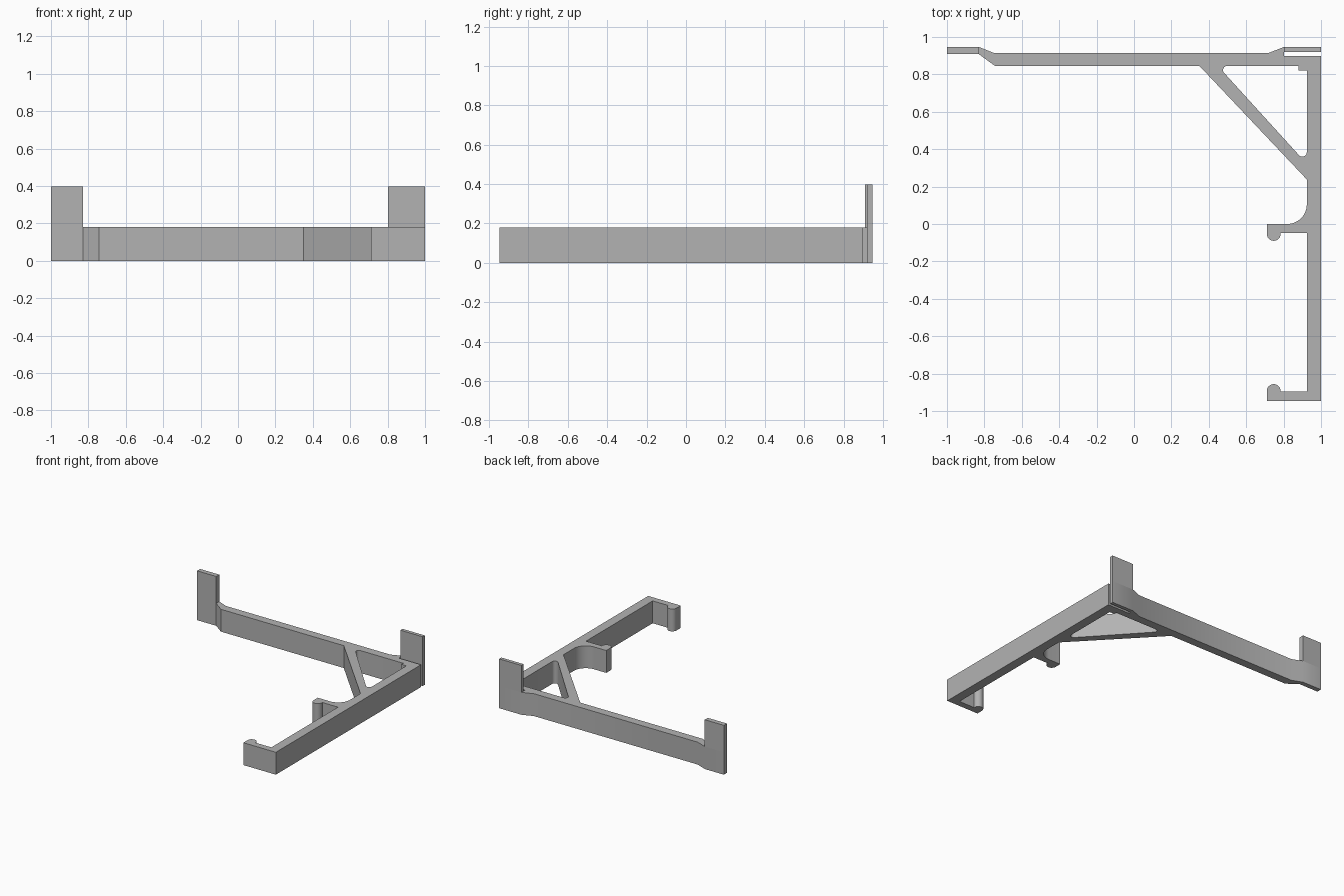
import bpy
import bmesh
from math import cos, sin, radians

cube = bpy.data.objects.get("Cube")
if cube:
    bpy.data.objects.remove(cube, do_unlink=True)

BAR_TOP, TAB_TOP = 0.18, 0.397
TAB_LEFT, TAB_RIGHT = -0.83, 0.803
END = 0.947

grey = bpy.data.materials.new("plain grey")
grey.use_nodes = True
colour = (0.45, 0.45, 0.45, 1)
grey.diffuse_color = colour
grey.node_tree.nodes["Principled BSDF"].inputs["Base Color"].default_value = colour


def arc(cx, cy, r, start, end, steps=12):
    """Points on a circular arc, angles in degrees."""
    angles = [radians(start + (end - start) * i / steps) for i in range(steps + 1)]
    return [(cx + r * cos(a), cy + r * sin(a)) for a in angles]


# Outline of the bracket: long bar, brace, hooks, upright arm and slit
outline = [(-1, 0.908), (TAB_LEFT, 0.908), (-0.743, 0.845), (0.35, 0.845), (0.924, 0.238)]
outline += arc(0.819, 0.105, 0.105, 0, -90)
outline += [(0.71, 0)]
outline += arc(0.747, -0.053, 0.037, 180, 360)
outline += [(0.784, -0.048), (0.924, -0.048), (0.924, -0.896), (0.784, -0.896)]
outline += arc(0.747, -0.893, 0.037, 0, 180)
outline += [(0.71, -END), (1, -END), (1, 0.899), (TAB_RIGHT, 0.899),
            (TAB_RIGHT, 0.919), (1, 0.919), (1, END), (TAB_RIGHT, END),
            (0.715, 0.913), (-0.745, 0.913), (TAB_LEFT, END), (-1, END)]

# Triangular window with rounded corners and a small step
window = arc(0.498, 0.823, 0.022, 90, 220, 6)
window += arc(0.9, 0.384, 0.024, 220, 360, 8)
window += [(0.924, 0.822), (0.88, 0.822), (0.88, 0.845)]

bm = bmesh.new()
for loop in (outline, window):
    verts = [bm.verts.new((x, y, 0)) for x, y in loop]
    for a, b in zip(verts, verts[1:] + verts[:1]):
        bm.edges.new((a, b))
bmesh.ops.triangle_fill(bm, edges=bm.edges[:], use_beauty=True)


def raise_faces(faces, height):
    new = bmesh.ops.extrude_face_region(bm, geom=faces)["geom"]
    bmesh.ops.translate(bm, vec=(0, 0, height),
                        verts=[v for v in new if isinstance(v, bmesh.types.BMVert)])


# Bar thickness; keep the bottom faces as the underside
bottom = bm.faces[:]
top = bmesh.ops.extrude_face_region(bm, geom=bottom, use_keep_orig=True)["geom"]
bmesh.ops.translate(bm, vec=(0, 0, BAR_TOP),
                    verts=[v for v in top if isinstance(v, bmesh.types.BMVert)])

# Cut at the tab edges and raise both end tabs
for x in (TAB_LEFT, TAB_RIGHT):
    bmesh.ops.bisect_plane(bm, geom=bm.verts[:] + bm.edges[:] + bm.faces[:],
                           dist=1e-5, plane_co=(x, 0, 0), plane_no=(1, 0, 0))
tabs = []
for f in bm.faces:
    c = f.calc_center_median()
    if c.z > BAR_TOP - 0.001 and c.y > 0.905 and (c.x < TAB_LEFT or c.x > TAB_RIGHT):
        tabs.append(f)
raise_faces(tabs, TAB_TOP - BAR_TOP)

bmesh.ops.recalc_face_normals(bm, faces=bm.faces[:])
bmesh.ops.dissolve_limit(bm, angle_limit=radians(1), verts=bm.verts[:], edges=bm.edges[:])

mesh = bpy.data.meshes.new("bracket")
bm.to_mesh(mesh)
bm.free()
mesh.materials.append(grey)
bracket = bpy.data.objects.new("bracket", mesh)
bpy.context.collection.objects.link(bracket)

# Smooth the rounded hooks and fillets, keep the corners sharp
bpy.ops.object.select_all(action="DESELECT")
bracket.select_set(True)
bpy.context.view_layer.objects.active = bracket
bpy.ops.object.shade_smooth_by_angle(angle=radians(25))
